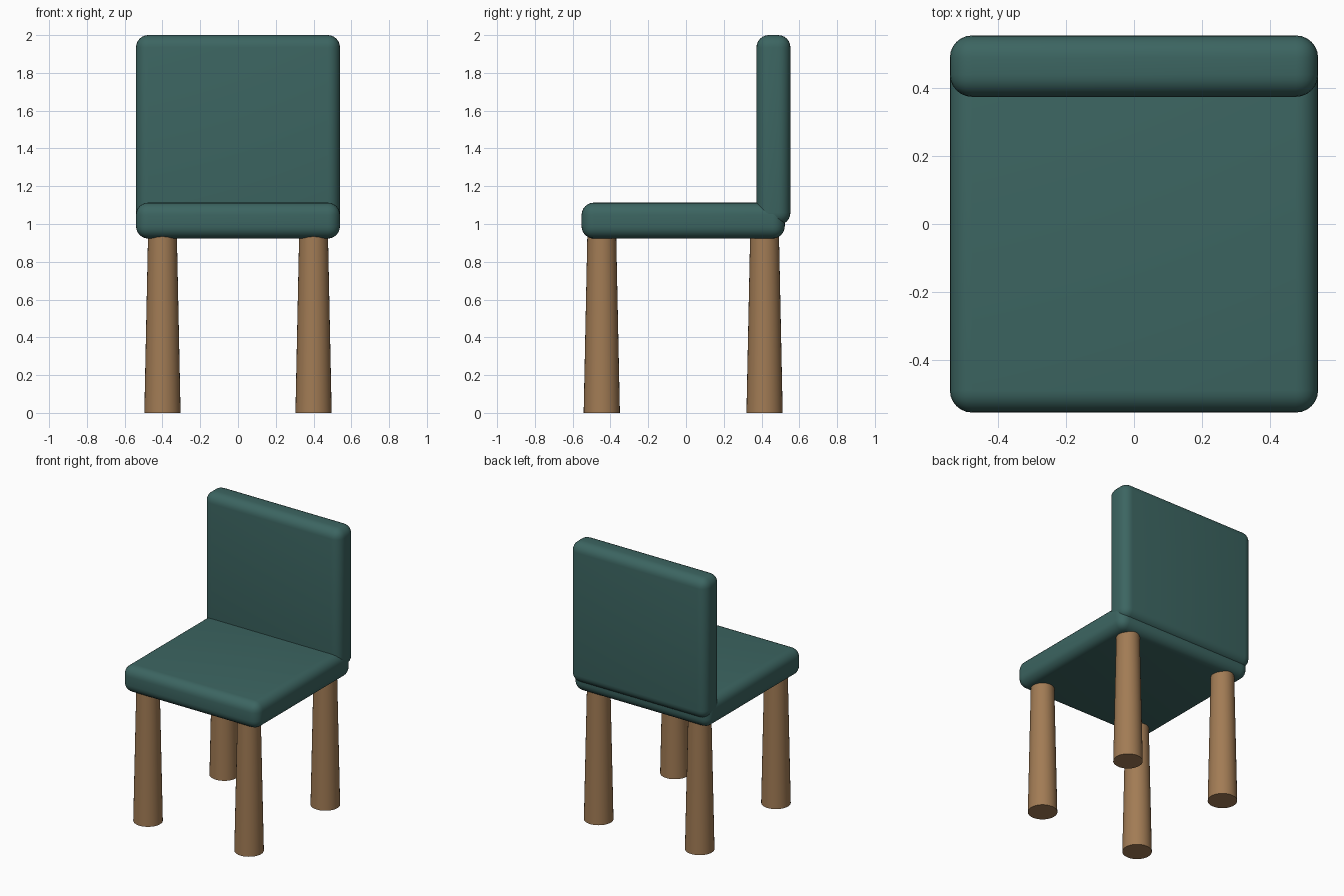
import bpy
import math

if "Cube" in bpy.data.objects:
    bpy.data.objects.remove(bpy.data.objects["Cube"])


def material(name, color):
    m = bpy.data.materials.new(name)
    m.diffuse_color = color
    m.use_nodes = True
    m.node_tree.nodes["Principled BSDF"].inputs["Base Color"].default_value = m.diffuse_color
    return m


teal = material("teal_fabric", (0.045, 0.13, 0.12, 1))
wood = material("wood", (0.36, 0.20, 0.09, 1))


def cushion(name, lo, hi, radius=0.065):
    """Rounded box spanning the corners lo..hi."""
    center = [(a + b) / 2 for a, b in zip(lo, hi)]
    bpy.ops.mesh.primitive_cube_add(size=1, location=center)
    ob = bpy.context.object
    ob.name = name
    ob.scale = [b - a for a, b in zip(lo, hi)]
    bpy.ops.object.transform_apply(location=False, rotation=False, scale=True)
    bevel = ob.modifiers.new("rounding", 'BEVEL')
    bevel.width = radius
    bevel.segments = 6
    bpy.ops.object.modifier_apply(modifier=bevel.name)
    bpy.ops.object.shade_smooth_by_angle(angle=math.radians(30))
    ob.data.materials.append(teal)


def leg(name, x, y, height=0.96):
    """Round leg, slightly wider at the floor."""
    bpy.ops.mesh.primitive_cone_add(vertices=32, radius1=0.096, radius2=0.076,
                                    depth=height, location=(x, y, height / 2))
    ob = bpy.context.object
    ob.name = name
    bpy.ops.object.shade_smooth_by_angle(angle=math.radians(30))
    ob.data.materials.append(wood)


# Seat and backrest cushions
cushion("seat", (-0.54, -0.553, 0.923), (0.54, 0.523, 1.113))
cushion("backrest", (-0.54, 0.373, 0.995), (0.54, 0.553, 2.0))

# Four tapered legs
for side, x in (("left", -0.4), ("right", 0.4)):
    leg(f"front_{side}_leg", x, -0.446)
    leg(f"back_{side}_leg", x, 0.416)
